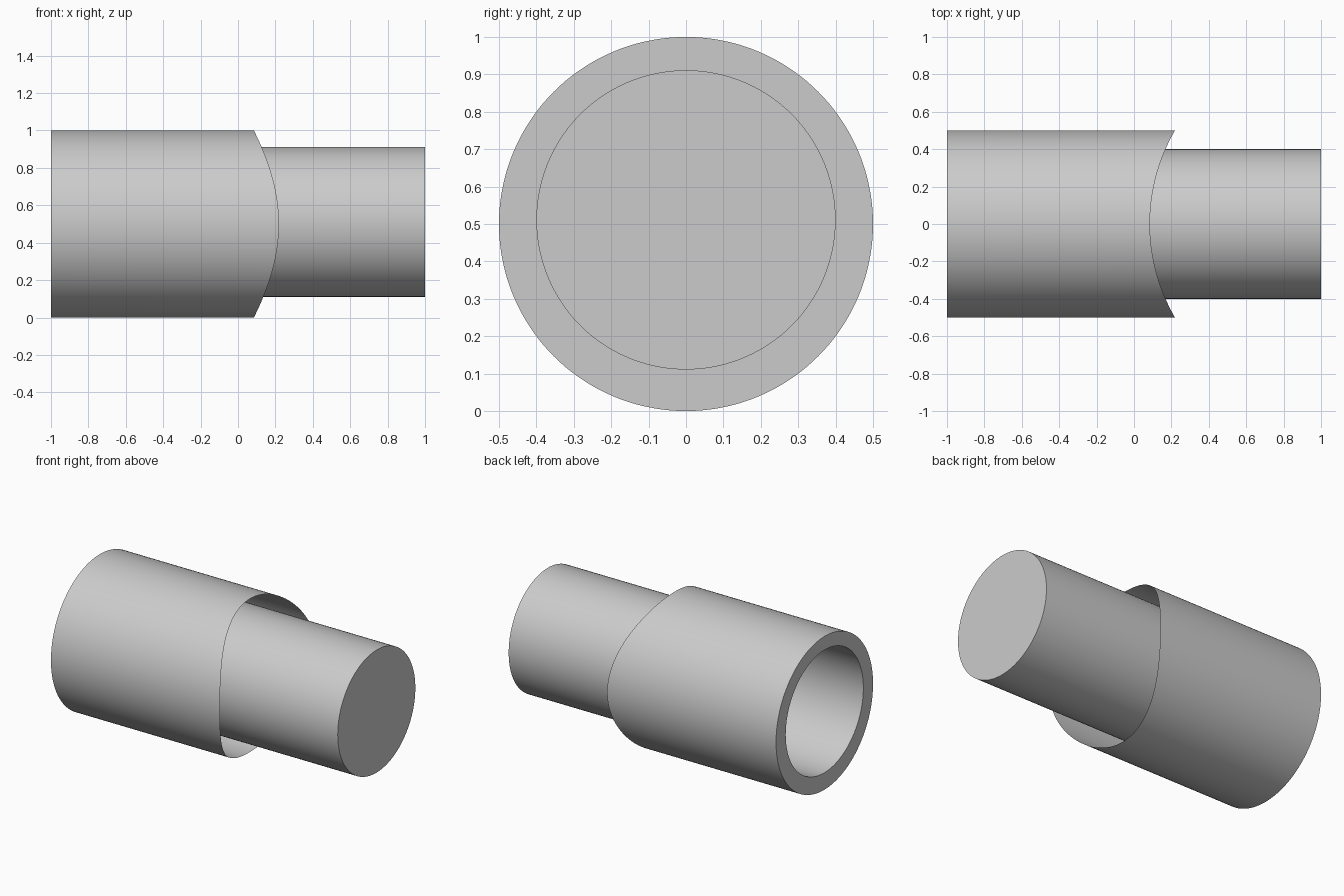
import bpy, bmesh
from math import sin, cos, pi, sqrt, radians

cube = bpy.data.objects.get("Cube")
if cube:
    bpy.data.objects.remove(cube, do_unlink=True)

SEGMENTS = 144
OUTER_R, INNER_R = 0.5, 0.4
OUTER_Z, INNER_Z = 0.5, 0.511   # the core sits slightly above the sleeve axis
LEFT, RIGHT = -1.0, 1.0
SADDLE_X, SADDLE_R = 1.085, 1.0  # upright cylinder that shapes the sleeve mouth

grey = bpy.data.materials.new("plain grey")
grey.use_nodes = True
grey.diffuse_color = (0.6, 0.6, 0.6, 1)
grey.node_tree.nodes["Principled BSDF"].inputs["Base Color"].default_value = (0.6, 0.6, 0.6, 1)


def ring(bm, radius, z, x_at):
    """Circle around the x axis; x_at gives x for each y."""
    verts = []
    for i in range(SEGMENTS):
        a = 2 * pi * i / SEGMENTS
        y = radius * cos(a)
        verts.append(bm.verts.new((x_at(y), y, z + radius * sin(a))))
    return verts


def loft(bm, first, second):
    for i in range(SEGMENTS):
        j = (i + 1) % SEGMENTS
        bm.faces.new((first[i], first[j], second[j], second[i]))


def finish(bm, name):
    mesh = bpy.data.meshes.new(name)
    bm.normal_update()
    bm.to_mesh(mesh)
    bm.free()
    mesh.materials.append(grey)
    obj = bpy.data.objects.new(name, mesh)
    bpy.context.collection.objects.link(obj)
    bpy.ops.object.select_all(action="DESELECT")
    obj.select_set(True)
    bpy.context.view_layer.objects.active = obj
    bpy.ops.object.shade_smooth_by_angle(angle=radians(30))


def saddle(y):
    return SADDLE_X - sqrt(SADDLE_R ** 2 - y ** 2)


# Outer sleeve: flat ring at the left end, thin wall, saddle-shaped open mouth
bm = bmesh.new()
bore_edge = ring(bm, INNER_R, INNER_Z, lambda y: LEFT)
rim = ring(bm, OUTER_R, OUTER_Z, lambda y: LEFT)
mouth = ring(bm, OUTER_R, OUTER_Z, saddle)
loft(bm, bore_edge, rim)
loft(bm, rim, mouth)
finish(bm, "outer_sleeve")

# Inner core: tube open at the left, closed by a flat cap at the right
bm = bmesh.new()
open_end = ring(bm, INNER_R, INNER_Z, lambda y: LEFT)
closed_end = ring(bm, INNER_R, INNER_Z, lambda y: RIGHT)
loft(bm, open_end, closed_end)
bm.faces.new(closed_end)
finish(bm, "inner_core")
